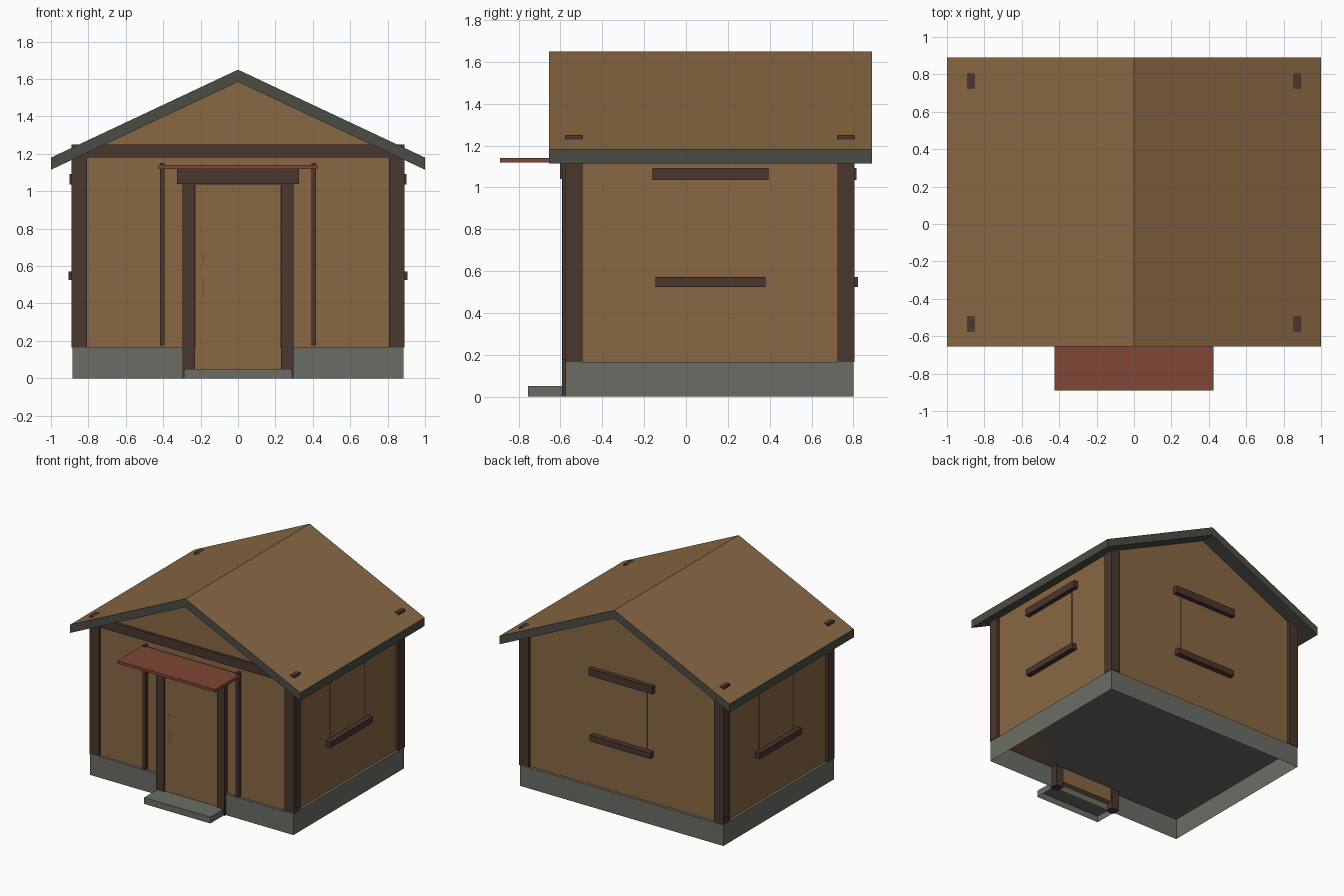
import bpy
import bmesh

cube = bpy.data.objects.get("Cube")
if cube:
    bpy.data.objects.remove(cube, do_unlink=True)


def material(name, r, g, b):
    m = bpy.data.materials.new(name)
    m.use_nodes = True
    m.diffuse_color = (r, g, b, 1)
    bsdf = next(n for n in m.node_tree.nodes if n.type == 'BSDF_PRINCIPLED')
    bsdf.inputs["Base Color"].default_value = (r, g, b, 1)
    return m


WOOD = material("warm wood", 0.25, 0.137, 0.056)
TRIM = material("dark timber", 0.067, 0.038, 0.029)
STONE = material("grey stone", 0.147, 0.152, 0.13)
EDGE = material("roof edge grey", 0.072, 0.072, 0.06)
RED = material("canopy red", 0.21, 0.063, 0.037)


def finish(name, bm, *mats):
    bmesh.ops.recalc_face_normals(bm, faces=bm.faces)
    mesh = bpy.data.meshes.new(name)
    for m in mats:
        mesh.materials.append(m)
    bm.to_mesh(mesh)
    bm.free()
    ob = bpy.data.objects.new(name, mesh)
    bpy.context.collection.objects.link(ob)
    return ob


def box(name, mat, x, y, z, open_bottom=False):
    """Box from (min, max) pairs, optionally without its bottom face."""
    bm = bmesh.new()
    bmesh.ops.create_cube(bm, size=1)
    for v in bm.verts:
        v.co = [lo + (c + 0.5) * (hi - lo) for c, (lo, hi) in zip(v.co, (x, y, z))]
    ob_mat = mat
    if open_bottom:
        bm.normal_update()
        bottom = [f for f in bm.faces if f.normal.z < -0.5]
        bmesh.ops.delete(bm, geom=bottom, context='FACES_ONLY')
    return finish(name, bm, ob_mat)


def prism(name, profile, y0, y1, *mats, top_index=0):
    """Extrude an x-z profile along y; upward faces take top_index."""
    bm = bmesh.new()
    face = bm.faces.new([bm.verts.new((x, y0, z)) for x, z in profile])
    new = bmesh.ops.extrude_face_region(bm, geom=[face])["geom"]
    for v in new:
        if isinstance(v, bmesh.types.BMVert):
            v.co.y = y1
    bmesh.ops.recalc_face_normals(bm, faces=bm.faces)
    for f in bm.faces:
        if f.normal.z > 0.5:
            f.material_index = top_index
    return finish(name, bm, *mats)


def mirrored(x, side):
    return tuple(sorted((x[0] * side, x[1] * side)))


SIDES = (("left", 1), ("right", -1))

# Foundation, open underneath, and gabled wall block
box("foundation", STONE, (-0.885, 0.885), (-0.575, 0.8), (0, 0.165), True)
prism("walls", [(-0.865, 0.165), (0.865, 0.165), (0.865, 1.2), (0, 1.605), (-0.865, 1.2)],
      -0.555, 0.78, WOOD)

# Roof slab: wooden slopes, grey edges and underside
prism("roof", [(-1, 1.115), (0, 1.585), (1, 1.115), (1, 1.18), (0, 1.65), (-1, 1.18)],
      -0.655, 0.89, EDGE, WOOD, top_index=1)

# Corner posts and front tie beam
for side, s in SIDES:
    for end, y in (("front", (-0.575, -0.495)), ("back", (0.725, 0.805))):
        box(f"{end}_{side}_corner_post", TRIM, mirrored((0.807, 0.889), s), y, (0.165, 1.25))
box("front_tie_beam", TRIM, (-0.885, 0.885), (-0.573, -0.5), (1.18, 1.25))

# Windows: thin shutter panel, head trim and sill
PARTS = (("panel", WOOD, 0.213, 0.575, 1.025, 0.006),
         ("head", TRIM, 0.277, 1.035, 1.092, 0.036),
         ("sill", TRIM, 0.262, 0.525, 0.572, 0.041))
for part, mat, half, z0, z1, out in PARTS:
    for side, s in SIDES:
        box(f"{side}_window_{part}", mat, mirrored((0.85, 0.865 + out), s),
            (0.117 - half, 0.117 + half), (z0, z1))
    box(f"back_window_{part}", mat, (-half, half), (0.76, 0.78 + out), (z0, z1))

# Door with its handle, frame and step
box("door", WOOD, (-0.228, 0.228), (-0.58, -0.53), (0.05, 1.035))
for name, z in (("handle", (0.43, 0.53)), ("lock", (0.62, 0.665))):
    box("door_" + name, TRIM, (-0.188, -0.184), (-0.584, -0.578), z)
for side, s in SIDES:
    box(f"{side}_door_post", TRIM, mirrored((0.23, 0.298), s), (-0.592, -0.525), (0, 1.04))
box("door_lintel", TRIM, (-0.325, 0.325), (-0.603, -0.53), (1.04, 1.12))
box("door_step", STONE, (-0.288, 0.288), (-0.755, -0.576), (0, 0.05), True)

# Flat canopy and its slender posts
box("canopy", RED, (-0.425, 0.425), (-0.89, -0.575), (1.118, 1.14))
for side, s in SIDES:
    box(f"{side}_canopy_post", TRIM, mirrored((0.392, 0.416), s), (-0.59, -0.55), (0.175, 1.15))
